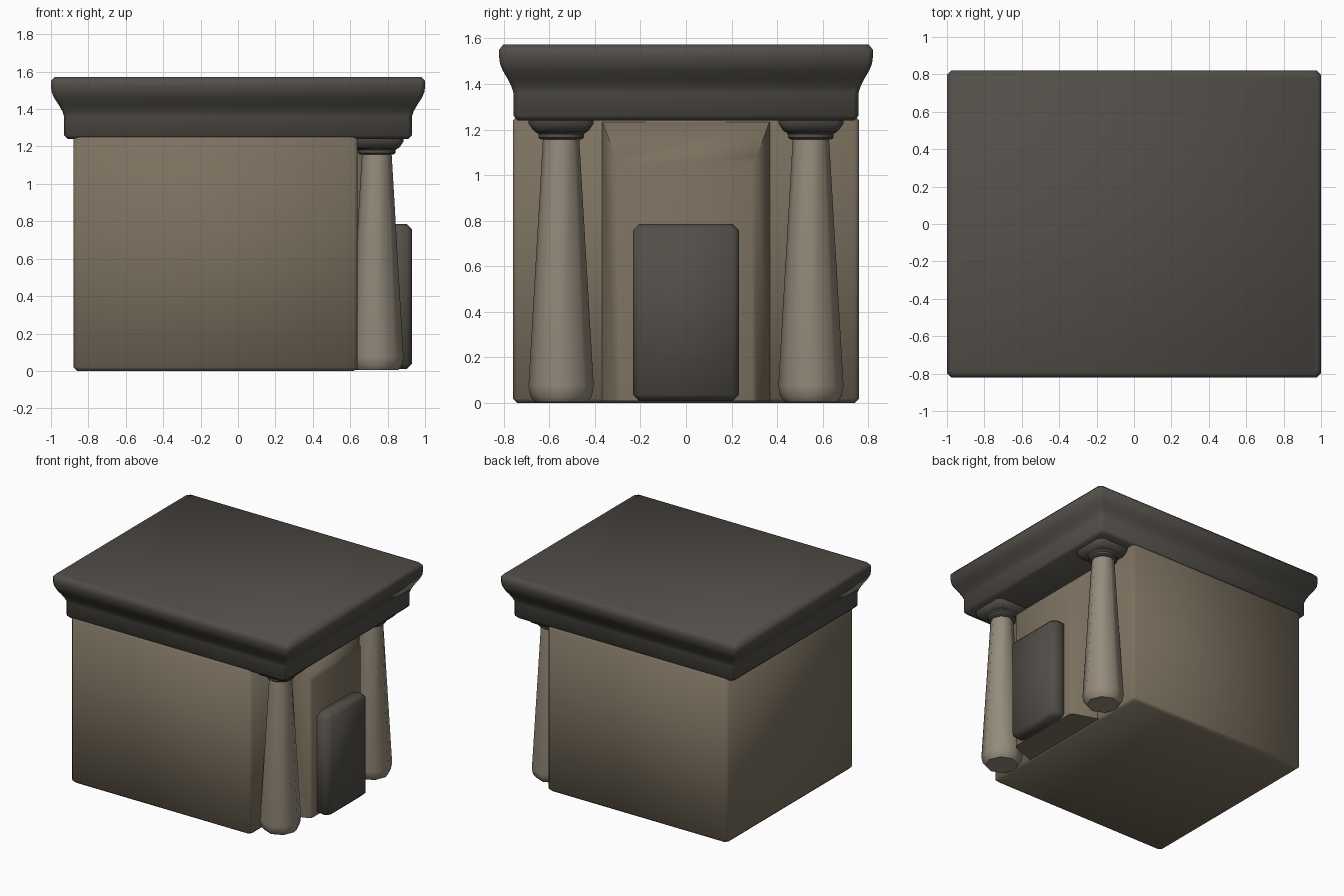
import bpy, bmesh
from math import cos, sin, pi, radians

if "Cube" in bpy.data.objects:
    bpy.data.objects.remove(bpy.data.objects["Cube"])


def material(name, rgb):
    m = bpy.data.materials.new(name)
    m.diffuse_color = (*rgb, 1)
    m.use_nodes = True
    m.node_tree.nodes["Principled BSDF"].inputs["Base Color"].default_value = m.diffuse_color
    return m


DARK = material("dark_stone", (0.085, 0.077, 0.066))
SAND = material("sandstone", (0.20, 0.165, 0.115))
PALE = material("pale_stone", (0.30, 0.26, 0.20))


def loft(name, rings, mat, angle=40):
    """Skin a stack of equal-length closed rings and cap both ends."""
    bm = bmesh.new()
    loops = [[bm.verts.new(p) for p in ring] for ring in rings]
    n = len(loops[0])
    for a, b in zip(loops, loops[1:]):
        for i in range(n):
            j = (i + 1) % n
            bm.faces.new((a[i], a[j], b[j], b[i]))
    bm.faces.new(loops[0][::-1])
    bm.faces.new(loops[-1])
    bmesh.ops.recalc_face_normals(bm, faces=bm.faces)
    me = bpy.data.meshes.new(name)
    bm.to_mesh(me)
    bm.free()
    ob = bpy.data.objects.new(name, me)
    bpy.context.collection.objects.link(ob)
    me.materials.append(mat)
    bpy.ops.object.select_all(action='DESELECT')
    ob.select_set(True)
    bpy.context.view_layer.objects.active = ob
    bpy.ops.object.shade_smooth_by_angle(angle=radians(angle))
    return ob


def chamfer_rect(cx, cy, hx, hy, z, c):
    """Rectangle ring with cut corners."""
    pts = [(hx, c - hy), (hx, hy - c), (hx - c, hy), (c - hx, hy),
           (-hx, hy - c), (-hx, c - hy), (c - hx, -hy), (hx - c, -hy)]
    return [(cx + x, cy + y, z) for x, y in pts]


def circle(cx, cy, r, z, n=8):
    return [(cx + r * cos(2 * pi * i / n), cy + r * sin(2 * pi * i / n), z) for i in range(n)]


def bevelled_box(name, lo, hi, c, mat):
    cx, cy = (lo[0] + hi[0]) / 2, (lo[1] + hi[1]) / 2
    hx, hy = (hi[0] - lo[0]) / 2, (hi[1] - lo[1]) / 2
    rows = [(c, lo[2]), (0, lo[2] + c), (0, hi[2] - c), (c, hi[2])]
    return loft(name, [chamfer_rect(cx, cy, hx - i, hy - i, z, c) for i, z in rows], mat, 50)


# Main walls
bevelled_box("walls", (-0.88, -0.76, 0), (0.64, 0.76, 1.26), 0.02, SAND)

# Projecting entrance block, tapering outward on the sides and top
entrance = [(0.60, 0.38, 1.25), (0.65, 0.365, 1.23), (0.815, 0.31, 1.08), (0.83, 0.29, 1.05)]
loft("entrance_block", [[(x, -y, 0.01), (x, y, 0.01), (x, y, z), (x, -y, z)]
                        for x, y, z in entrance], SAND, 50)

# Door slab
bevelled_box("door", (0.80, -0.233, 0.01), (0.93, 0.233, 0.785), 0.027, DARK)

# Cornice roof: moulding profile as (outward offset, height)
cornice = [(-0.02, 1.24), (0, 1.26), (0, 1.36), (0.01, 1.39), (0.03, 1.425), (0.053, 1.46),
           (0.066, 1.49), (0.07, 1.52), (0.07, 1.55), (0.05, 1.572)]
loft("cornice_roof", [chamfer_rect(0, 0, 0.93 + o, 0.757 + o * 0.9, z, 0.022)
                      for o, z in cornice], DARK, 50)

# Pair of columns, each with a stepped capital
shaft = [(0.115, 0.005), (0.135, 0.03), (0.143, 0.075), (0.079, 1.17)]
neck = [(0.09, 1.157), (0.1, 1.165), (0.1, 1.18), (0.112, 1.19), (0.112, 1.21)]
abacus = [(0.115, 1.19), (0.125, 1.2), (0.142, 1.225), (0.142, 1.26)]
for side, y in (("front", -0.548), ("back", 0.548)):
    x = 0.742
    loft(side + "_column", [circle(x, y, r, z) for r, z in shaft], PALE, 50)
    loft(side + "_capital_neck", [circle(x, y, r, z, 16) for r, z in neck], DARK)
    loft(side + "_capital_slab", [chamfer_rect(x, y, r, r, z, 0.03) for r, z in abacus], DARK, 50)
